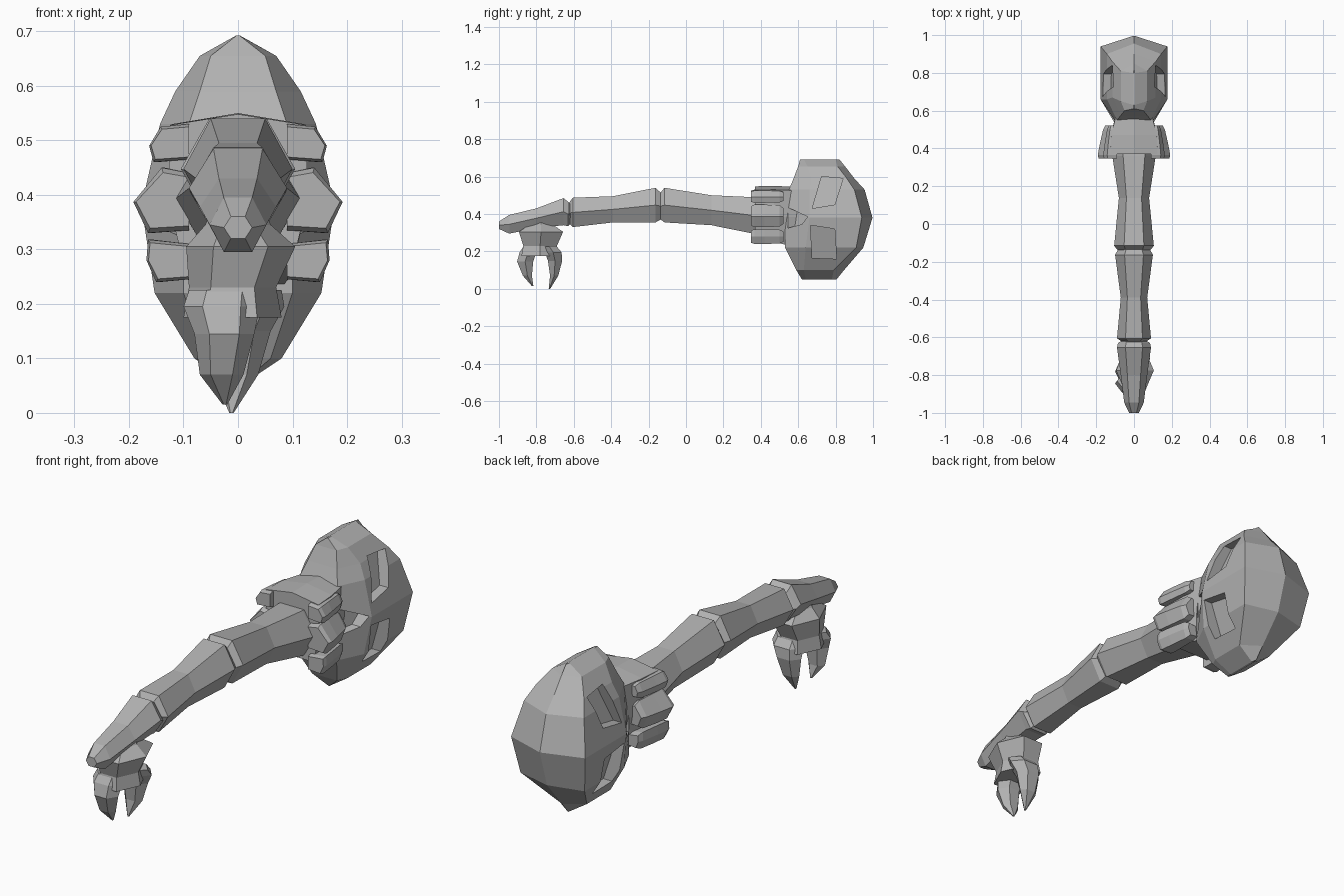
import bpy, bmesh

grey = bpy.data.materials.new("bone grey")
grey.diffuse_color = (0.45, 0.45, 0.45, 1)


def loft(name, rings, mat=grey):
    """Skin a list of equal-length point rings and cap both ends."""
    bm = bmesh.new()
    vs = [[bm.verts.new(p) for p in r] for r in rings]
    n = len(rings[0])
    for a, b in zip(vs, vs[1:]):
        for i in range(n):
            j = (i + 1) % n
            bm.faces.new((a[i], a[j], b[j], b[i]))
    bm.faces.new(vs[0])
    bm.faces.new(vs[-1])
    bmesh.ops.recalc_face_normals(bm, faces=bm.faces)
    me = bpy.data.meshes.new(name)
    bm.to_mesh(me)
    bm.free()
    me.materials.append(mat)
    ob = bpy.data.objects.new(name, me)
    bpy.context.collection.objects.link(ob)
    return ob


def hex_y(y, w, top, bot, flat=0.5):
    """Six-sided section across the arm, with flat top and bottom."""
    m, f = (top + bot) / 2, w * flat
    return [(-f, y, top), (f, y, top), (w, y, m), (f, y, bot), (-f, y, bot), (-w, y, m)]


def hex_z(z, cx, cy, wx, wy):
    """Six-sided section across a hanging part."""
    return [(cx + wx * a, cy + wy * b, z) for a, b in
            ((-.5, -1), (.5, -1), (1, 0), (.5, 1), (-.5, 1), (-1, 0))]


# Arm segments: y, half width, top, bottom
segments = {
    "upper_arm_segment": [(-.145, .07, .50, .38), (-.135, .09, .515, .37), (-.115, .105, .54, .355),
                          (.137, .08, .50, .34), (.36, .115, .49, .295), (.42, .11, .485, .295)],
    "lower_arm_segment": [(-.625, .06, .46, .35), (-.605, .09, .487, .33), (-.39, .07, .495, .355),
                          (-.163, .10, .54, .355), (-.136, .085, .515, .37), (-.125, .06, .49, .39)],
    "finger_tip": [(-1, .026, .36, .32), (-.945, .052, .395, .295), (-.80, .07, .43, .325),
                   (-.655, .09, .485, .34), (-.63, .085, .465, .335), (-.615, .06, .45, .35)],
}
for name, rows in segments.items():
    loft(name, [hex_y(*r) for r in rows])

# Small links between the segments
loft("elbow_link", [hex_y(y, .07, .50, .385) for y in (-.17, -.10)])
loft("wrist_link", [hex_y(y, .07, .46, .35) for y in (-.65, -.59)])

# Hanging claw: knuckle block and two prongs
loft("claw_base", [hex_z(*r) for r in (
    (.37, 0, -.775, .05, .05), (.345, 0, -.775, .06, .06), (.305, .005, -.775, .10, .118),
    (.23, -.01, -.78, .08, .09), (.175, -.01, -.78, .09, .10))])
loft("claw_front_prong", [hex_z(*r) for r in (
    (.225, -.025, -.83, .065, .04), (.195, -.03, -.845, .07, .045), (.145, -.025, -.86, .055, .043),
    (.07, -.03, -.848, .04, .024), (.015, -.024, -.82, .004, .004))])
loft("claw_back_prong", [hex_z(*r) for r in (
    (.225, .01, -.73, .07, .04), (.195, .01, -.71, .075, .045), (.15, 0, -.70, .06, .038),
    (.07, -.005, -.705, .042, .022), (0, -.012, -.73, .004, .004))])


# Palm between arm and head
def palm(y, w, top, bot):
    return [(-w, y, top - .02), (0, y, top), (w, y, top - .02), (w * 1.02, y, .385),
            (w * .8, y, bot), (-w * .8, y, bot), (-w * 1.02, y, .385)]


loft("palm", [palm(.37, .125, .548, .275), palm(.47, .12, .55, .25), palm(.60, .09, .545, .22)])

# Gripping fingers on both sides: x, z sections scaled toward their ends
fingers = {
    "upper_finger": [(.09, .465), (.09, .53), (.142, .525), (.163, .49), (.155, .46)],
    "middle_finger": [(.09, .335), (.09, .44), (.14, .45), (.192, .387), (.165, .33)],
    "lower_finger": [(.09, .31), (.09, .245), (.15, .24), (.168, .28), (.165, .318)],
}
for name, sec in fingers.items():
    cz = sum(z for _, z in sec) / 5
    for side, s in (("left", -1), ("right", 1)):
        loft(name + "_" + side,
             [[(s * (.09 + (x - .09) * k), y, cz + (z - cz) * h) for x, z in sec]
              for y, k, h in ((.348, .95, .85), (.365, 1, 1), (.42, .9, 1), (.50, .72, .95), (.522, .6, .7))])


# Faceted head: z, front x, front y, side x, side front y, side back y, back ridge y
def head_ring(z, xf, yf, xs, ys, yb, yr):
    half = [(xf, yf), (xs, ys), (xs, yb)]
    return ([(x, y, z) for x, y in half] + [(0, yr, z)] + [(-x, y, z) for x, y in half[::-1]])


head = loft("head", [head_ring(*r) for r in (
    (.692, .003, .61, .004, .63, .80, .82), (.655, .05, .60, .07, .65, .81, .85),
    (.59, .07, .575, .115, .67, .86, .90), (.53, .09, .55, .143, .66, .90, .955),
    (.38, .10, .53, .177, .66, .94, .997), (.22, .10, .53, .153, .64, .91, .948),
    (.10, .06, .59, .08, .63, .79, .845), (.05, .003, .62, .005, .64, .78, .805))])

# Recessed sockets: (y, z, floor x) corners of each cutter
sockets = {
    "upper_socket": [(.725, .60, .07), (.84, .59, .075), (.795, .45, .12), (.675, .43, .125)],
    "lower_socket": [(.665, .34, .13), (.795, .32, .125), (.805, .16, .075), (.675, .165, .078)],
    "side_notch": [(.545, .435, .07), (.65, .385, .12), (.62, .345, .11), (.545, .325, .07)],
}
for name, pts in sockets.items():
    for side, s in (("left", -1), ("right", 1)):
        cut = loft(f"{name}_cutter_{side}", [[(s * x, y, z) for y, z, x in pts],
                                             [(s * .3, y, z) for y, z, x in pts]])
        cut.hide_render = True
        cut.hide_viewport = True
        mod = head.modifiers.new(name, 'BOOLEAN')
        mod.object = cut
        mod.operation = 'DIFFERENCE'
        mod.solver = 'EXACT'
